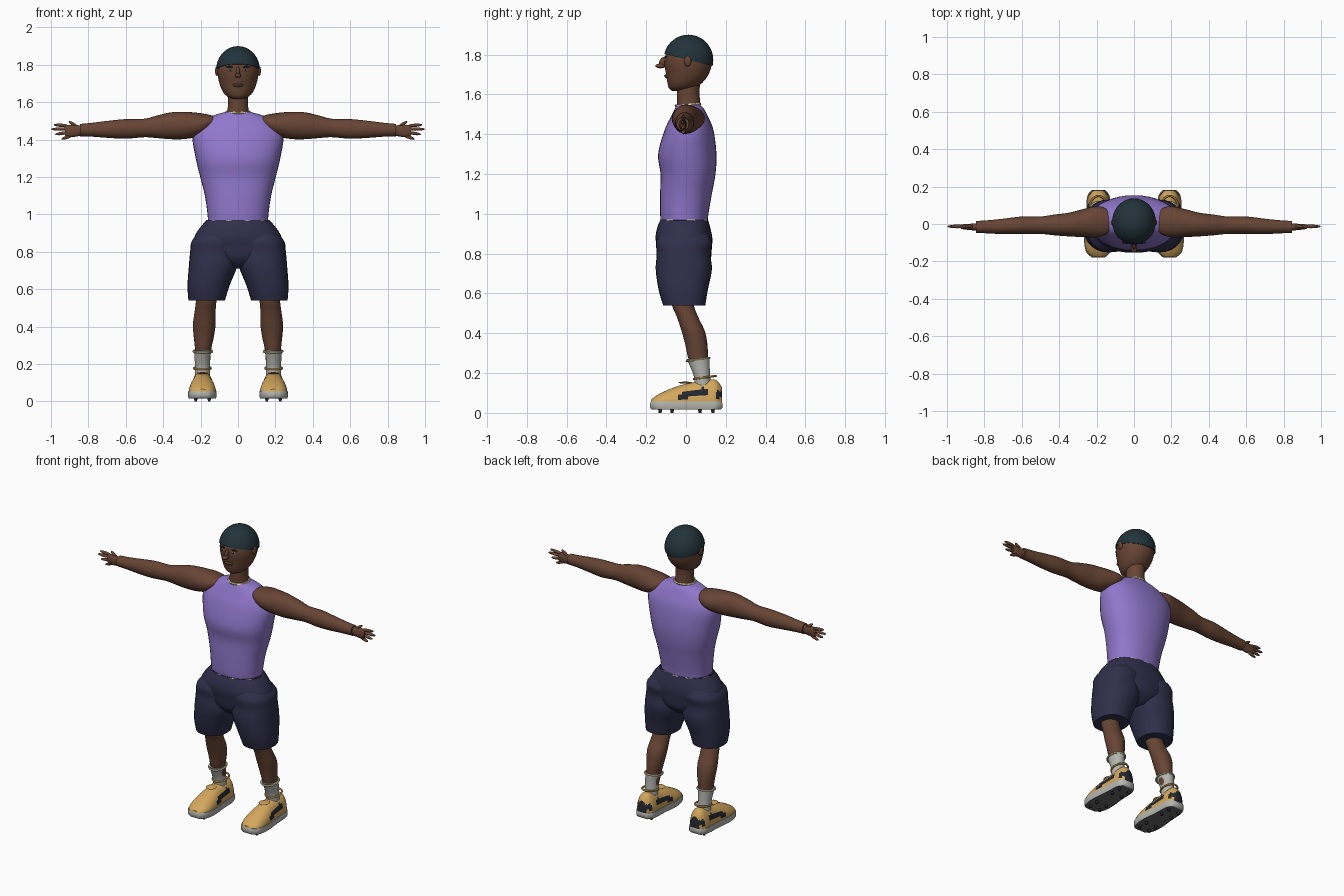
import bpy, bmesh, math
from mathutils import Matrix, Vector

if "Cube" in bpy.data.objects:
    bpy.data.objects.remove(bpy.data.objects["Cube"])


def material(name, rgb):
    m = bpy.data.materials.new(name)
    m.diffuse_color = (*rgb, 1)
    m.use_nodes = True
    m.node_tree.nodes["Principled BSDF"].inputs["Base Color"].default_value = m.diffuse_color
    return m


SKIN = material("brown skin", (0.135, 0.058, 0.034))
PURPLE = material("purple shirt", (0.28, 0.185, 0.60))
NAVY = material("navy shorts", (0.030, 0.028, 0.070))
CAP = material("dark teal hair", (0.016, 0.033, 0.042))
GOLD = material("gold shoe", (0.66, 0.39, 0.11))
GREY = material("light grey", (0.46, 0.46, 0.43))
CREAM = material("cream trim", (0.72, 0.64, 0.40))
DARK = material("dark marks", (0.018, 0.020, 0.028))
SOLE = material("sole grey", (0.13, 0.13, 0.13))


def finish(name, bm, mats, mirror=False, rule=None, angle=50):
    bmesh.ops.recalc_face_normals(bm, faces=bm.faces)
    if rule:
        for f in bm.faces:
            f.material_index = rule(f)
    me = bpy.data.meshes.new(name)
    bm.to_mesh(me)
    bm.free()
    me.shade_smooth()
    me.set_sharp_from_angle(angle=math.radians(angle))
    for m in mats:
        me.materials.append(m)
    ob = bpy.data.objects.new(name, me)
    bpy.context.collection.objects.link(ob)
    if mirror:
        mod = ob.modifiers.new("both sides", 'MIRROR')
        mod.use_mirror_merge = False
    return ob


def smooth(rows, k):
    """Catmull-Rom interpolation of section rows."""
    out = []
    for i in range(len(rows) - 1):
        p = [rows[max(0, min(len(rows) - 1, i + d))] for d in (-1, 0, 1, 2)]
        for j in range(k):
            t = j / k
            out.append([0.5 * (2 * b + (c - a) * t + (2 * a - 5 * b + 4 * c - d) * t * t
                               + (3 * b - a - 3 * c + d) * t ** 3) for a, b, c, d in zip(*p)])
    return out + [list(rows[-1])]


def loft(name, axis, rows, mats, n=28, k=5, power=2.0, half=False, **kw):
    """Rows are (position, low1, high1, low2, high2) along the axis."""
    bm = bmesh.new()
    rings = []
    for p, a0, a1, b0, b1 in smooth(rows, k):
        ring = []
        for i in range(n):
            c, s = math.cos(2 * math.pi * i / n), math.sin(2 * math.pi * i / n)
            c = math.copysign(abs(c) ** (2 / power), c)
            s = math.copysign(abs(s) ** (2 / power), s)
            u = (a0 + a1) / 2 + (a1 - a0) / 2 * c
            v = b0 + (b1 - b0) * max(s, 0) if half else (b0 + b1) / 2 + (b1 - b0) / 2 * s
            ring.append(bm.verts.new({'z': (u, v, p), 'x': (p, u, v), 'y': (u, p, v)}[axis]))
        rings.append(ring)
    for r, q in zip(rings, rings[1:]):
        for i in range(n):
            bm.faces.new((r[i], r[(i + 1) % n], q[(i + 1) % n], q[i]))
    bm.faces.new(rings[0])
    bm.faces.new(rings[-1])
    return finish(name, bm, mats, **kw)


def blob(name, pos, radii, mat, mirror=False, rot=None, seg=14):
    bm = bmesh.new()
    m = Matrix.Translation(pos) @ (rot or Matrix()) @ Matrix.Diagonal((*radii, 1))
    bmesh.ops.create_uvsphere(bm, u_segments=seg, v_segments=seg // 2 + 1, radius=1, matrix=m)
    return finish(name, bm, [mat], mirror)


def ring(name, pos, rx, ry, r, mat, mirror=False, tilt=0.0, n=28):
    bm = bmesh.new()
    loops = []
    for i in range(n):
        a = 2 * math.pi * i / n
        loops.append([bm.verts.new((pos[0] + (rx + r * math.cos(b)) * math.cos(a),
                                    pos[1] + (ry + r * math.cos(b)) * math.sin(a),
                                    pos[2] + r * math.sin(b) + tilt * math.sin(a)))
                      for b in (j * math.pi / 3 for j in range(6))])
    for i in range(n):
        p, q = loops[i], loops[(i + 1) % n]
        for j in range(6):
            bm.faces.new((p[j], p[(j + 1) % 6], q[(j + 1) % 6], q[j]))
    return finish(name, bm, [mat], mirror)


# Sleeveless shirt
loft("shirt", 'z', [(.95, -.160, .160, -.125, .108), (1.0, -.163, .163, -.130, .113),
                    (1.1, -.177, .177, -.130, .130), (1.2, -.202, .202, -.128, .148),
                    (1.3, -.226, .226, -.140, .153), (1.42, -.243, .243, -.108, .138),
                    (1.49, -.205, .205, -.075, .110), (1.53, -.130, .130, -.055, .088),
                    (1.548, -.065, .065, -.048, .068)], [PURPLE], n=36, power=2.2)
ring("collar", (0, .010, 1.547), .062, .060, .007, CREAM, tilt=.004)

# Shorts: hips and two wide legs, with a broken drawstring line at the waist
loft("shorts_hips", 'z', [(.71, -.05, .05, -.08, .07), (.76, -.15, .15, -.13, .12),
                          (.83, -.225, .225, -.145, .13), (.88, -.232, .232, -.153, .132),
                          (.93, -.203, .203, -.145, .122), (.967, -.170, .170, -.130, .112)],
     [NAVY], n=36, power=2.3)
loft("shorts_legs", 'z', [(.54, .070, .265, -.115, .097), (.62, .045, .270, -.138, .110),
                          (.72, .006, .263, -.152, .130), (.80, .003, .256, -.147, .122),
                          (.86, .004, .246, -.150, .130), (.91, .02, .20, -.12, .10)],
     [NAVY], power=2.3, mirror=True)
loft("waist_stitches", 'z', [(.962, -.171, .171, -.131, .113), (.971, -.168, .168, -.130, .111)],
     [NAVY, CREAM], n=72, k=1, power=2.2,
     rule=lambda f: int(math.sin(9 * math.atan2(f.calc_center_median().y, f.calc_center_median().x)) > .4))

# Lower legs and socks
loft("legs", 'z', [(.20, .150, .230, .040, .115), (.28, .143, .230, .010, .110),
                   (.34, .130, .236, -.003, .108), (.41, .120, .241, -.022, .095),
                   (.48, .120, .232, -.045, .062), (.54, .115, .225, -.070, .040),
                   (.60, .110, .230, -.075, .045)], [SKIN], mirror=True)
loft("socks", 'z', [(.12, .150, .230, .045, .128), (.18, .150, .230, .040, .122),
                    (.23, .149, .232, .022, .119), (.272, .143, .235, .003, .118)],
     [GREY], mirror=True)
ring("sock_tops", (.188, .061, .268), .050, .057, .006, CREAM, True, .008)

# Shoes: domed upper with a side panel and heel patch
def shoe_colour(f):
    c = f.calc_center_median()
    h = .05 + .12 * min(1, (c.y + .25) / .33)
    side = abs(f.normal.x) > .45 and -.04 < c.y < .105 and h * .52 < c.z < h * .74
    heel = c.y > .150 and .075 < c.z < .11
    return int(side or heel)


UPPER = [(-.177, .160, .220, .05, .066), (-.150, .133, .250, .05, .086),
         (-.100, .119, .262, .05, .112), (-.030, .120, .261, .05, .138),
         (.030, .127, .254, .05, .152), (.100, .130, .250, .05, .165),
         (.150, .135, .245, .05, .166), (.180, .158, .222, .05, .130)]
loft("shoe_uppers", 'y', UPPER, [GOLD, DARK], n=40, k=6, half=True, power=2.15,
     mirror=True, rule=shoe_colour)
ring("shoe_collars", (.190, .095, .178), .045, .055, .006, GOLD, True, .008)
blob("shoe_tongues", (.190, -.002, .152), (.032, .036, .005), GOLD, True)

# Shoe soles from the same outline, with a dark tread and studs
bm = bmesh.new()
line = smooth(UPPER, 4)
outline = [(r[1] - .004, r[0] * 1.015) for r in line] + [(r[2] + .004, r[0] * 1.015) for r in reversed(line)]
levels = [[bm.verts.new((.19 + (x - .19) * s, y * s, z)) for x, y in outline]
          for z, s in ((.016, .95), (.026, 1), (.048, 1), (.056, .98))]
for p, q in zip(levels, levels[1:]):
    for i in range(len(p)):
        j = (i + 1) % len(p)
        bm.faces.new((p[i], p[j], q[j], q[i]))
bm.faces.new(levels[0])
bm.faces.new(levels[-1])
finish("shoe_soles", bm, [GREY, SOLE], True, rule=lambda f: int(f.normal.z < -.9))
bm = bmesh.new()
for y in (-.13, -.07, .07, .135):
    for dx in (-.036, .036):
        bmesh.ops.create_cone(bm, cap_ends=True, segments=10, radius1=.007, radius2=.010,
                              depth=.018, matrix=Matrix.Translation((.19 + dx, y, .009)))
finish("sole_studs", bm, [DARK], True)

# Arms held straight out
loft("arms", 'x', [(.115, -.012, .030, 1.490, 1.518), (.135, -.045, .070, 1.470, 1.528),
                   (.19, -.070, .095, 1.425, 1.540), (.27, -.070, .080, 1.405, 1.548),
                   (.35, -.066, .060, 1.402, 1.547), (.43, -.060, .050, 1.408, 1.530),
                   (.50, -.053, .040, 1.413, 1.512), (.60, -.054, .040, 1.405, 1.510),
                   (.70, -.054, .028, 1.410, 1.500), (.78, -.050, .020, 1.416, 1.490),
                   (.845, -.048, .016, 1.418, 1.484)], [SKIN], mirror=True)

# Hands: palm, four fanned fingers and a thumb
loft("palms", 'x', [(.83, -.036, .004, 1.425, 1.475), (.86, -.034, .002, 1.417, 1.478),
                    (.90, -.030, .000, 1.413, 1.480), (.925, -.026, -.004, 1.422, 1.476)],
     [SKIN], n=18, mirror=True)
for label, a, b in (("index_fingers", (.90, 1.472), (.985, 1.480)), ("middle_fingers", (.90, 1.457), (1.0, 1.456)),
                    ("ring_fingers", (.90, 1.440), (.978, 1.428)), ("little_fingers", (.88, 1.425), (.945, 1.402)),
                    ("thumbs", (.855, 1.465), (.905, 1.498))):
    d = Vector((b[0] - a[0], 0, b[1] - a[1]))
    blob(label, ((a[0] + b[0]) / 2, -.013, (a[1] + b[1]) / 2), (d.length / 2, .010, .009), SKIN, True,
         d.to_track_quat('X', 'Z').to_matrix().to_4x4(), seg=12)

# Neck and head
loft("neck", 'z', [(1.52, -.062, .062, -.045, .072), (1.57, -.055, .055, -.045, .070),
                   (1.62, -.054, .054, -.045, .068), (1.68, -.055, .055, -.04, .075)], [SKIN])
loft("head", 'z', [(1.618, -.025, .025, -.070, -.010), (1.630, -.056, .056, -.085, .040),
                   (1.655, -.080, .080, -.093, .078), (1.70, -.099, .099, -.100, .113),
                   (1.76, -.110, .110, -.109, .131), (1.82, -.102, .102, -.096, .122),
                   (1.86, -.075, .075, -.065, .090), (1.885, -.03, .03, -.02, .04)], [SKIN], n=36)

# Close-cropped hair: top of an egg shape cut along a sloping hairline
bm = bmesh.new()
bmesh.ops.create_uvsphere(bm, u_segments=40, v_segments=24, radius=1,
                          matrix=Matrix.Translation((0, .012, 1.773)) @ Matrix.Diagonal((.117, .125, .127, 1)))
bmesh.ops.bisect_plane(bm, geom=bm.verts[:] + bm.edges[:] + bm.faces[:], plane_co=(0, -.1, 1.802),
                       plane_no=(0, .25, 1), clear_inner=True)
bmesh.ops.holes_fill(bm, edges=[e for e in bm.edges if e.is_boundary], sides=0)
finish("hair", bm, [CAP])

# Face
blob("ears", (.112, .008, 1.767), (.011, .019, .027), SKIN, True)
blob("nose_bridge", (0, -.112, 1.762), (.011, .022, .030), SKIN, rot=Matrix.Rotation(-.5, 4, 'X'))
blob("nose_tip", (0, -.128, 1.743), (.017, .026, .012), SKIN)
blob("eye_whites", (.040, -.100, 1.772), (.017, .006, .006), GREY, True)
blob("pupils", (.039, -.104, 1.772), (.006, .004, .006), DARK, True)
blob("eyebrows", (.042, -.099, 1.789), (.023, .006, .004), DARK, True)
blob("lips", (0, -.098, 1.692), (.030, .010, .010), SKIN)
blob("mouth_line", (0, -.104, 1.693), (.029, .006, .0025), DARK)
